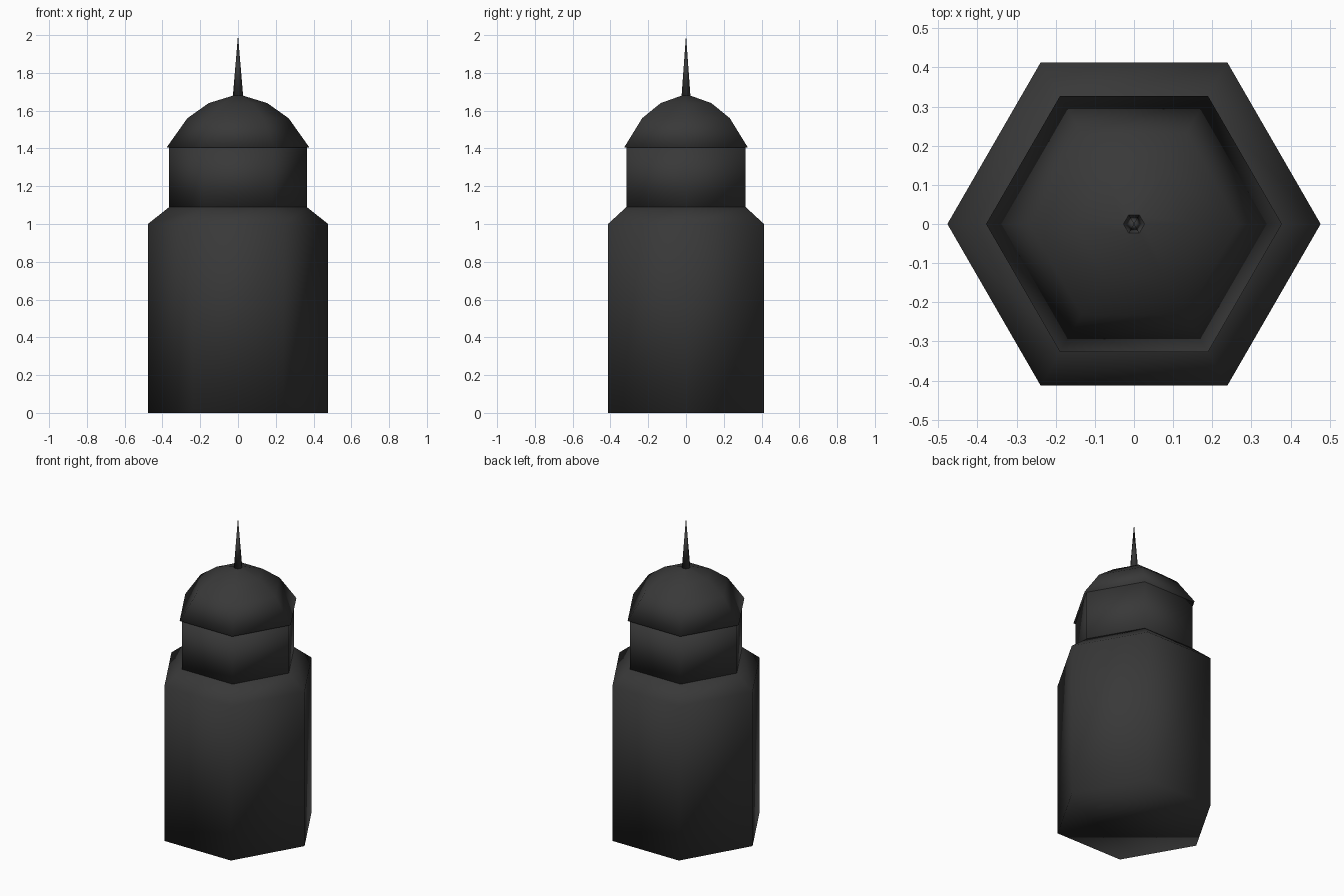
import bpy
import bmesh
from math import cos, sin, pi

cube = bpy.data.objects.get("Cube")
if cube:
    bpy.data.objects.remove(cube, do_unlink=True)

SIDES = 6

charcoal = bpy.data.materials.new("charcoal")
charcoal.use_nodes = True
colour = (0.04, 0.04, 0.04, 1)
charcoal.diffuse_color = colour
charcoal.node_tree.nodes["Principled BSDF"].inputs["Base Color"].default_value = colour


def lathe(name, profile):
    """Six-sided turned part; profile is (corner radius, height), zero radius is a point."""
    bm = bmesh.new()
    rings = []
    for r, z in profile:
        count = SIDES if r else 1
        rings.append([bm.verts.new((r * cos(2 * pi * i / SIDES), r * sin(2 * pi * i / SIDES), z))
                      for i in range(count)])
    for low, high in zip(rings, rings[1:]):
        for i in range(SIDES):
            j = (i + 1) % SIDES
            if len(high) == 1:
                bm.faces.new((low[i], low[j], high[0]))
            else:
                bm.faces.new((low[i], low[j], high[j], high[i]))
    # Close the open ends
    bm.faces.new(rings[0][::-1])
    if len(rings[-1]) > 1:
        bm.faces.new(rings[-1])
    bmesh.ops.recalc_face_normals(bm, faces=bm.faces)
    mesh = bpy.data.meshes.new(name)
    bm.to_mesh(mesh)
    bm.free()
    mesh.materials.append(charcoal)
    mesh.shade_smooth()
    obj = bpy.data.objects.new(name, mesh)
    bpy.context.collection.objects.link(obj)
    return obj


# Main shaft with sloping shoulder
lathe("tower_body", [(0.477, 0), (0.477, 1.0), (0.364, 1.09)])
# Narrower drum above the shoulder
lathe("upper_drum", [(0.364, 1.09), (0.364, 1.405)])
# Faceted dome with a slight overhang
lathe("dome", [(0.378, 1.405), (0.268, 1.56), (0.155, 1.64), (0.025, 1.68)])
# Needle on top
lathe("spire", [(0.027, 1.68), (0, 2.0)])
